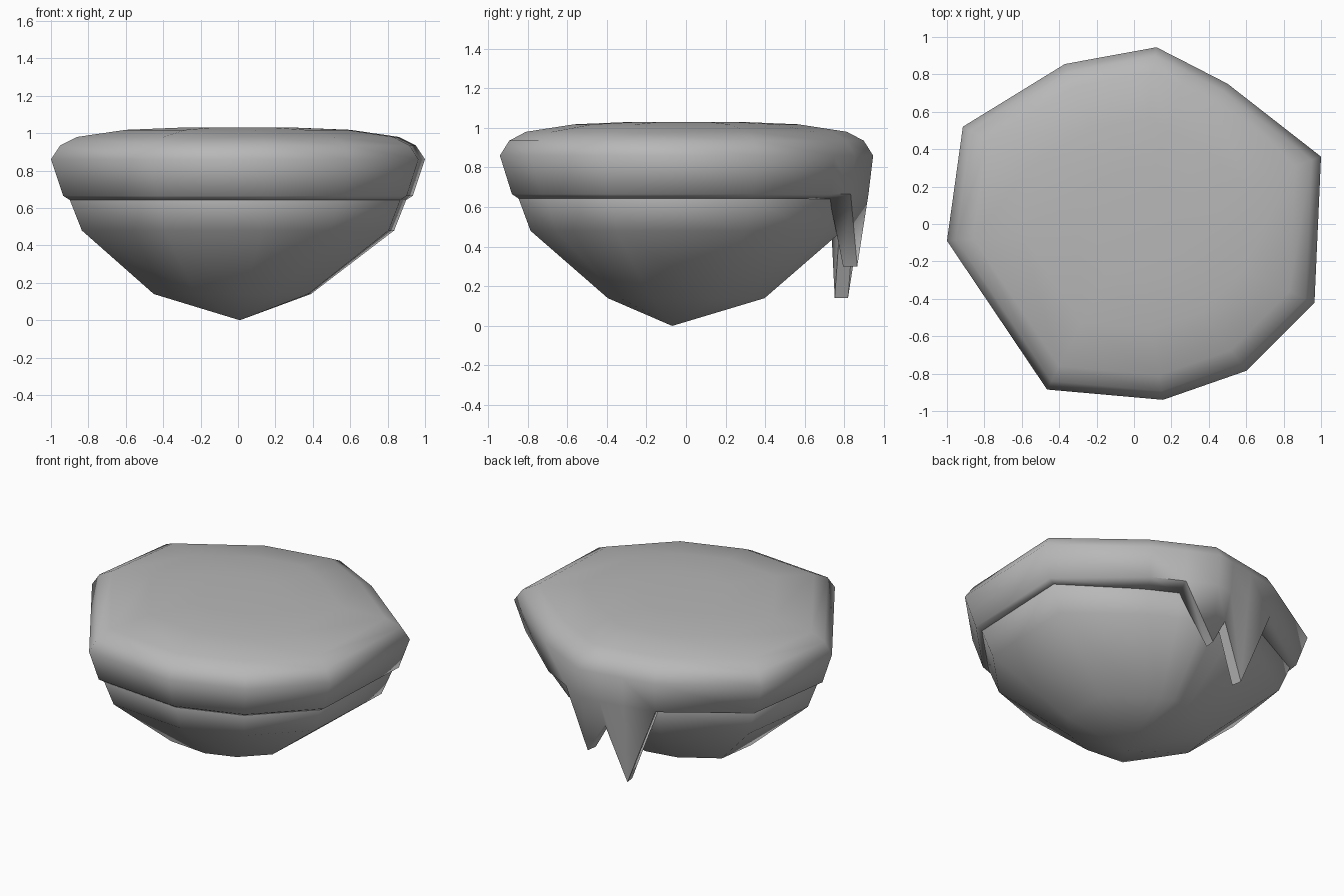
import bpy, bmesh

if "Cube" in bpy.data.objects:
    bpy.data.objects.remove(bpy.data.objects["Cube"])

# Rim outline, counter-clockwise: x, y, depth of the hanging drip (0 = none)
RIM = [(1.0, .36, 0), (.5, .75, 0), (.3, .853, 0), (.12, .945, .30),
       (0, .923, .49), (-.16, .894, .14), (-.37, .855, 0), (-.915, .52, 0),
       (-1.0, -.09, 0), (-.465, -.885, 0), (.155, -.94, 0),
       (.6, -.785, 0), (.965, -.42, 0)]

stone = bpy.data.materials.new("dark_stone")
stone.diffuse_color = (.48, .48, .48, 1)
stone.use_nodes = True
stone.node_tree.nodes["Principled BSDF"].inputs["Base Color"].default_value = stone.diffuse_color


def ring(front, z, back=None, cx=0, cy=0):
    """Scaled copy of the rim; the back points may use their own scale."""
    back = front if back is None else back
    return [(x * s + cx, y * s + cy, z)
            for x, y, d in RIM for s in [back if y > .7 else front]]


def drip_ring(base, scale):
    """Pull the drip points of a ring down to their depth."""
    return [(x * scale, y * scale, d) if d else p for (x, y, d), p in zip(RIM, base)]


def loft(name, rings, tip=None):
    bm = bmesh.new()
    rows = [[bm.verts.new(p) for p in r] for r in rings]
    n = len(RIM)
    for a, b in zip(rows, rows[1:]):
        for i in range(n):
            j = (i + 1) % n
            bm.faces.new((a[i], a[j], b[j], b[i]))
    bm.faces.new(rows[0])
    if tip:
        t = bm.verts.new(tip)
        for i in range(n):
            bm.faces.new((rows[-1][i], rows[-1][(i + 1) % n], t))
    else:
        bm.faces.new(rows[-1])
    bmesh.ops.remove_doubles(bm, verts=bm.verts, dist=.0005)
    bmesh.ops.recalc_face_normals(bm, faces=bm.faces)
    me = bpy.data.meshes.new(name)
    bm.to_mesh(me)
    bm.free()
    me.materials.append(stone)
    ob = bpy.data.objects.new(name, me)
    bpy.context.collection.objects.link(ob)
    bpy.ops.object.select_all(action='DESELECT')
    ob.select_set(True)
    bpy.context.view_layer.objects.active = ob
    bpy.ops.object.shade_smooth_by_angle(angle=1.2)
    return ob


# Ground cap: domed top, undercut rim, drips at the back
outer = ring(.935, .665, .975)
inner = ring(.895, .64, .85)
loft("ground_cap", [ring(.3, 1.03), ring(.6, 1.018), ring(.86, .98), ring(.95, .935),
                    ring(1, .86), outer, drip_ring(outer, .915), drip_ring(inner, .84),
                    inner, ring(.8, .7)])

# Rock underside tapering to an off-centre point
loft("rock_base", [ring(.86, .74, .82), ring(.9, .645, .855), ring(.835, .48),
                   ring(.42, .14, cx=-.03)], tip=(.01, -.07, 0))
